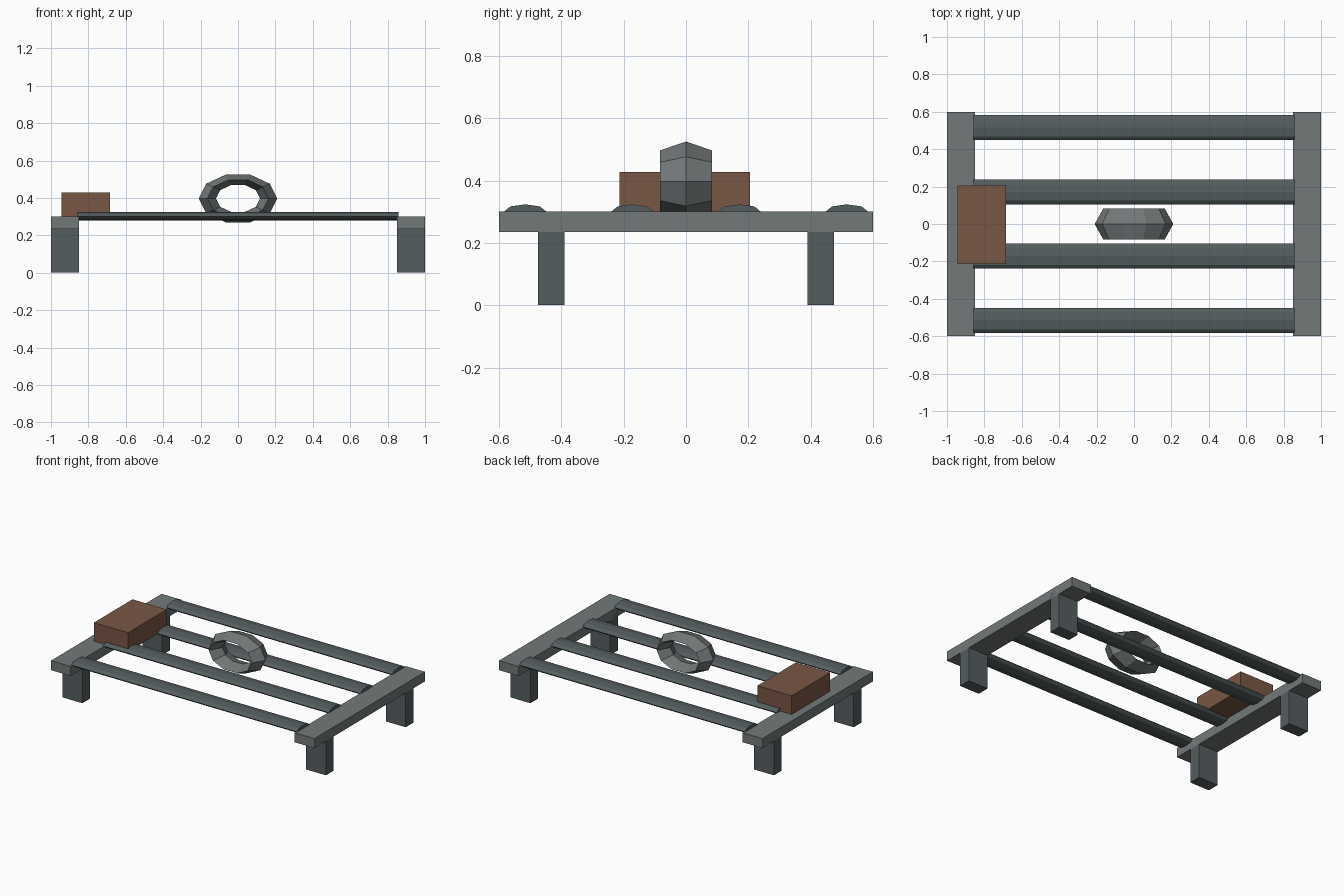
import bpy
import math

if "Cube" in bpy.data.objects:
    bpy.data.objects.remove(bpy.data.objects["Cube"])


def material(name, rgb):
    mat = bpy.data.materials.new(name)
    mat.diffuse_color = (*rgb, 1.0)
    mat.use_nodes = True
    mat.node_tree.nodes["Principled BSDF"].inputs["Base Color"].default_value = mat.diffuse_color
    return mat


STEEL = material("steel", (0.17, 0.19, 0.19))
DARK_STEEL = material("dark_steel", (0.09, 0.11, 0.115))
WOOD = material("wood", (0.19, 0.095, 0.06))


def finish(obj, name, mat):
    """Name the part, colour it and bake its size into the mesh."""
    obj.name = name
    obj.data.materials.append(mat)
    bpy.ops.object.transform_apply(location=False, rotation=True, scale=True)
    return obj


def box(name, lo, hi, mat):
    centre = [(a + b) / 2 for a, b in zip(lo, hi)]
    bpy.ops.mesh.primitive_cube_add(size=1, location=centre)
    obj = bpy.context.object
    obj.scale = [b - a for a, b in zip(lo, hi)]
    return finish(obj, name, mat)


# End rails with two legs each
for side, x0, x1 in (("left", -1.0, -0.85), ("right", 0.85, 1.0)):
    box(f"{side}_rail", (x0, -0.6, 0.235), (x1, 0.6, 0.30), STEEL)
    for end, y in (("front", -0.432), ("back", 0.432)):
        box(f"{side}_{end}_leg", (x0, y - 0.042, 0), (x1, y + 0.042, 0.277), DARK_STEEL)

# Flattened eight-sided long bars
for i, y in enumerate((-0.516, -0.172, 0.172, 0.516)):
    bpy.ops.mesh.primitive_cylinder_add(
        vertices=8, radius=1, depth=1.714,
        location=(0, y, 0.301), rotation=(0, math.pi / 2, 0))
    bar = bpy.context.object
    bar.scale = (0.0225, 0.067, 1)
    finish(bar, f"long_bar_{i + 1}", DARK_STEEL)

# Upright squashed ring: ten segments, diamond cross-section
bpy.ops.mesh.primitive_torus_add(
    major_segments=10, minor_segments=4, major_radius=0.164, minor_radius=0.046,
    location=(0, 0, 0.397), rotation=(math.pi / 2, 0, 0))
ring = bpy.context.object
ring.scale = (1, 0.64, 0.083 / 0.046)
finish(ring, "centre_ring", STEEL)

# Wooden block resting on the left rail
box("wooden_block", (-0.945, -0.213, 0.298), (-0.685, 0.205, 0.428), WOOD)
